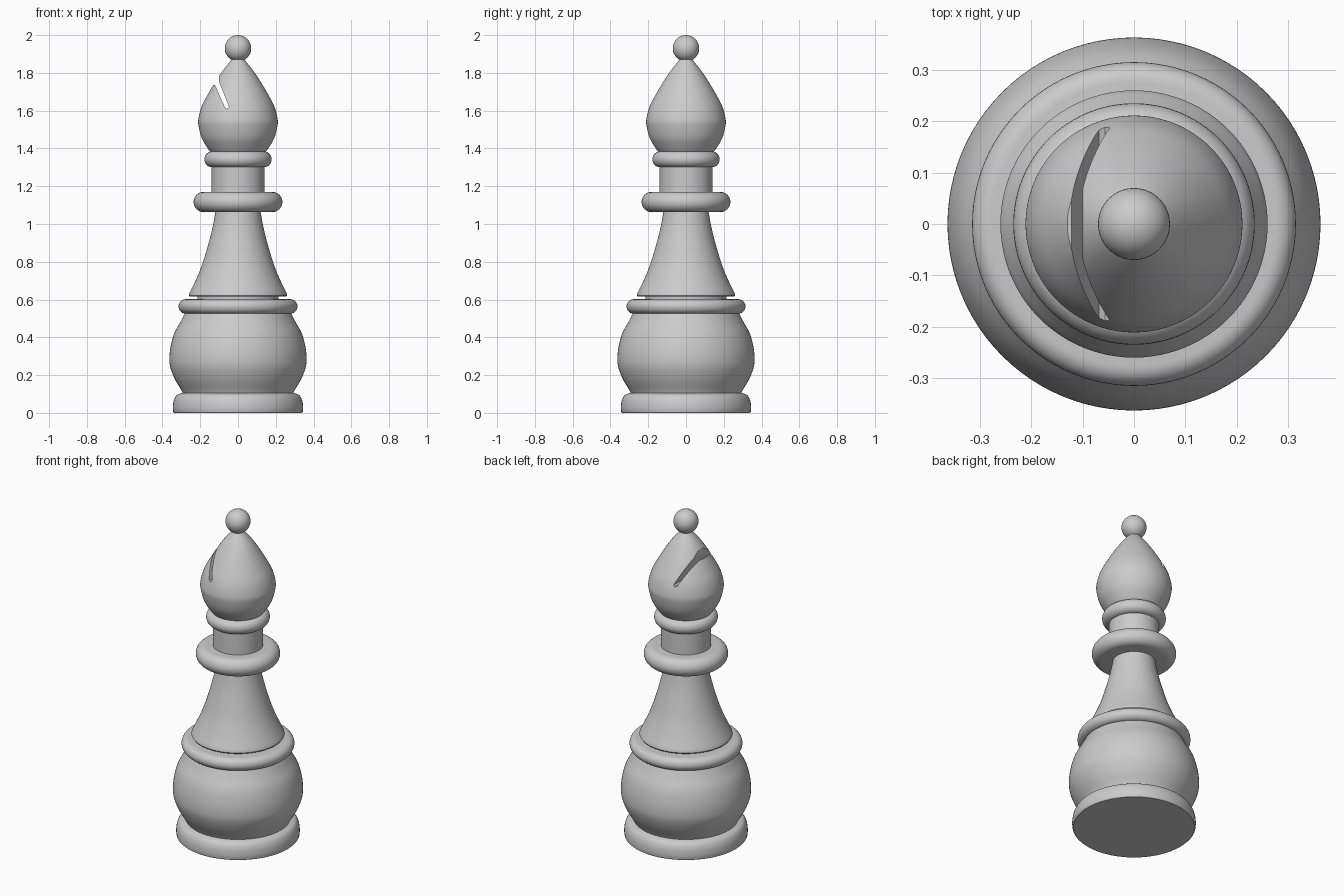
import bpy, bmesh, math
from mathutils import Vector

SEGMENTS = 96

cube = bpy.data.objects.get("Cube")
if cube:
    bpy.data.objects.remove(cube, do_unlink=True)

grey = bpy.data.materials.new("plain grey")
grey.use_nodes = True
colour = (0.6, 0.6, 0.6, 1)
grey.diffuse_color = colour
grey.node_tree.nodes["Principled BSDF"].inputs["Base Color"].default_value = colour


def add_object(name, bm):
    bmesh.ops.recalc_face_normals(bm, faces=bm.faces)
    mesh = bpy.data.meshes.new(name)
    bm.to_mesh(mesh)
    bm.free()
    mesh.materials.append(grey)
    obj = bpy.data.objects.new(name, mesh)
    bpy.context.collection.objects.link(obj)
    return obj


def smooth(obj, angle=40):
    bpy.ops.object.select_all(action="DESELECT")
    obj.select_set(True)
    bpy.context.view_layer.objects.active = obj
    bpy.ops.object.shade_smooth_by_angle(angle=math.radians(angle))


def curve_through(points, steps=6):
    """Catmull-Rom curve through (radius, height) points."""
    p = [Vector(q) for q in points]
    p = [2 * p[0] - p[1]] + p + [2 * p[-1] - p[-2]]
    out = []
    for a, b, c, d in zip(p, p[1:], p[2:], p[3:]):
        for i in range(steps):
            t = i / steps
            out.append(0.5 * (2 * b + (c - a) * t + (2 * a - 5 * b + 4 * c - d) * t ** 2
                              + (3 * b - a - 3 * c + d) * t ** 3))
    return out + [p[-2]]


def lathe(name, profile):
    """Closed solid turned around z, with flat end caps."""
    bm = bmesh.new()
    rings = []
    for r, z in profile:
        angles = [math.tau * i / SEGMENTS for i in range(SEGMENTS)]
        rings.append([bm.verts.new((r * math.cos(a), r * math.sin(a), z)) for a in angles])
    for low, high in zip(rings, rings[1:]):
        for i in range(SEGMENTS):
            j = (i + 1) % SEGMENTS
            bm.faces.new((low[i], low[j], high[j], high[i]))
    bm.faces.new(rings[0][::-1])
    bm.faces.new(rings[-1])
    obj = add_object(name, bm)
    smooth(obj)
    return obj


def collar(name, radius, bottom, top):
    """Ring with a half-round rim."""
    h = (top - bottom) / 2
    steps = 16
    rim = [(radius - h + h * math.cos(a), bottom + h + h * math.sin(a))
           for a in (math.pi * (i / steps - 0.5) for i in range(steps + 1))]
    return lathe(name, rim)


# Base and rounded belly
lathe("base_ring", [(0.338, 0)] + curve_through(
    [(0.343, 0.005), (0.345, 0.03), (0.34, 0.065), (0.325, 0.093), (0.3, 0.105)]))
lathe("belly", curve_through(
    [(0.29, 0.1), (0.303, 0.125), (0.335, 0.18), (0.358, 0.24), (0.363, 0.29),
     (0.357, 0.35), (0.338, 0.42), (0.303, 0.485), (0.28, 0.53)]))
collar("belly_collar", 0.315, 0.525, 0.602)

# Flared stem
lathe("stem_foot", [(0.215, 0.59), (0.215, 0.63)])
lathe("stem", [(0.255, 0.615), (0.26, 0.622)] + curve_through(
    [(0.258, 0.632), (0.225, 0.7), (0.192, 0.78), (0.158, 0.89), (0.133, 0.99), (0.117, 1.08)]))

# Neck and its rings
collar("stem_collar", 0.235, 1.063, 1.17)
lathe("neck", [(0.14, 1.15), (0.14, 1.32)])
collar("neck_collar", 0.178, 1.3, 1.385)

# Teardrop head
head = lathe("head", curve_through(
    [(0.14, 1.375), (0.16, 1.4), (0.192, 1.455), (0.209, 1.52), (0.209, 1.56),
     (0.193, 1.62), (0.163, 1.68), (0.122, 1.75), (0.082, 1.81), (0.035, 1.87), (0.02, 1.895)]))

# Slanted slot cut through the side of the head
outline = [(-0.047, 1.62), (-0.1, 1.752), (-0.1, 1.81), (-0.25, 1.81), (-0.25, 1.74),
           (-0.122, 1.737), (-0.068, 1.615), (-0.056, 1.61)]
bm = bmesh.new()
face = bm.faces.new([bm.verts.new((x, -0.4, z)) for x, z in outline])
side = bmesh.ops.extrude_face_region(bm, geom=[face])["geom"]
bmesh.ops.translate(bm, vec=(0, 0.8, 0),
                    verts=[g for g in side if isinstance(g, bmesh.types.BMVert)])
cutter = add_object("slot_cutter", bm)
cutter.hide_render = True
cut = head.modifiers.new("slot", "BOOLEAN")
cut.operation = "DIFFERENCE"
cut.solver = "EXACT"
cut.object = cutter
bpy.context.view_layer.objects.active = head
bpy.ops.object.modifier_apply(modifier=cut.name)
bpy.data.objects.remove(cutter, do_unlink=True)
smooth(head, 30)

# Ball finial
bm = bmesh.new()
bmesh.ops.create_uvsphere(bm, u_segments=48, v_segments=24, radius=0.07)
bmesh.ops.translate(bm, vec=(0, 0, 1.93), verts=bm.verts)
smooth(add_object("finial", bm))
